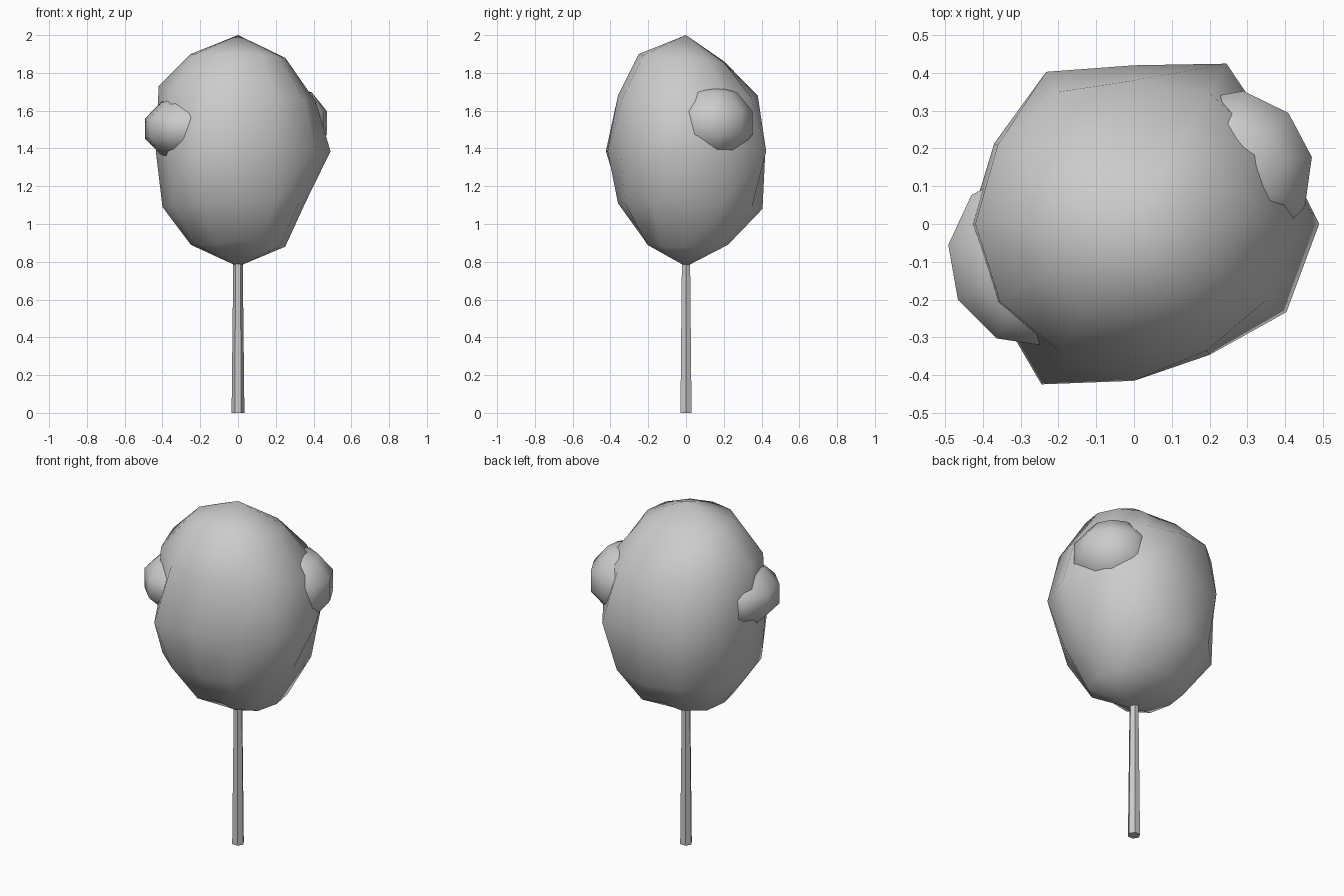
import bpy, bmesh
from math import cos, sin, radians, pi

if "Cube" in bpy.data.objects:
    bpy.data.objects.remove(bpy.data.objects["Cube"])


def finish(bm, name, smooth):
    bmesh.ops.recalc_face_normals(bm, faces=bm.faces)
    mesh = bpy.data.meshes.new(name)
    bm.to_mesh(mesh)
    bm.free()
    for p in mesh.polygons:
        p.use_smooth = smooth
    obj = bpy.data.objects.new(name, mesh)
    bpy.context.collection.objects.link(obj)
    return obj


def spread(four, n, diagonal=0):
    """Spread values at +x, +y, -x, -y around n directions, bulging on the diagonals."""
    step = n // 4
    return [four[i // step] + (four[(i // step + 1) % 4] - four[i // step]) * (i % step) / step
            + (diagonal if i % step else 0) for i in range(n)]


# Main crown: 12-sided irregular egg, rings from bottom to top
N = 12
equator = [.49, .44, .49, .42, .465, .427, .435, .425, .49, .415, .40, .466]
rings = [
    (spread([.25, .23, .25, .20], N, .02), spread([.88, .91, .89, .91], N, -.01)),
    (spread([.36, .405, .40, .36], N, .015), spread([1.12, 1.08, 1.09, 1.11], N)),
    (equator, [1.385] * N),
    (spread([.41, .38, .42, .36], N, .01), spread([1.65, 1.68, 1.73, 1.68], N)),
    (spread([.25, .21, .25, .25], N, .01), spread([1.88, 1.84, 1.90, 1.90], N)),
]
bm = bmesh.new()
loops = [[bm.verts.new((r * cos(2 * pi * i / N), r * sin(2 * pi * i / N), z))
          for i, (r, z) in enumerate(zip(rs, zs))] for rs, zs in rings]
bottom, top = bm.verts.new((0, 0, .775)), bm.verts.new((0, 0, 2))
for i in range(N):
    j = (i + 1) % N
    bm.faces.new((bottom, loops[0][j], loops[0][i]))
    bm.faces.new((top, loops[-1][i], loops[-1][j]))
    for a, b in zip(loops, loops[1:]):
        bm.faces.new((a[i], a[j], b[j], b[i]))
finish(bm, "crown", True)


# Side foliage clumps
def clump(name, location, scale, turn):
    bm = bmesh.new()
    bmesh.ops.create_uvsphere(bm, u_segments=10, v_segments=5, radius=1)
    obj = finish(bm, name, True)
    obj.location, obj.scale = location, scale
    obj.rotation_euler.z = radians(turn)


clump("left_clump", (-.265, -.09, 1.505), (.24, .25, .175), 10)
clump("right_clump", (.26, .14, 1.535), (.225, .225, .20), 28)

# Tapered six-sided trunk with corners on the x axis
bm = bmesh.new()
bmesh.ops.create_cone(bm, cap_ends=True, segments=6, radius1=.034, radius2=.024, depth=.9)
bmesh.ops.translate(bm, verts=bm.verts, vec=(0, 0, .45))
trunk = finish(bm, "trunk", False)
trunk.rotation_euler.z = radians(90 if abs(trunk.data.vertices[0].co.x) < .01 else 0)
